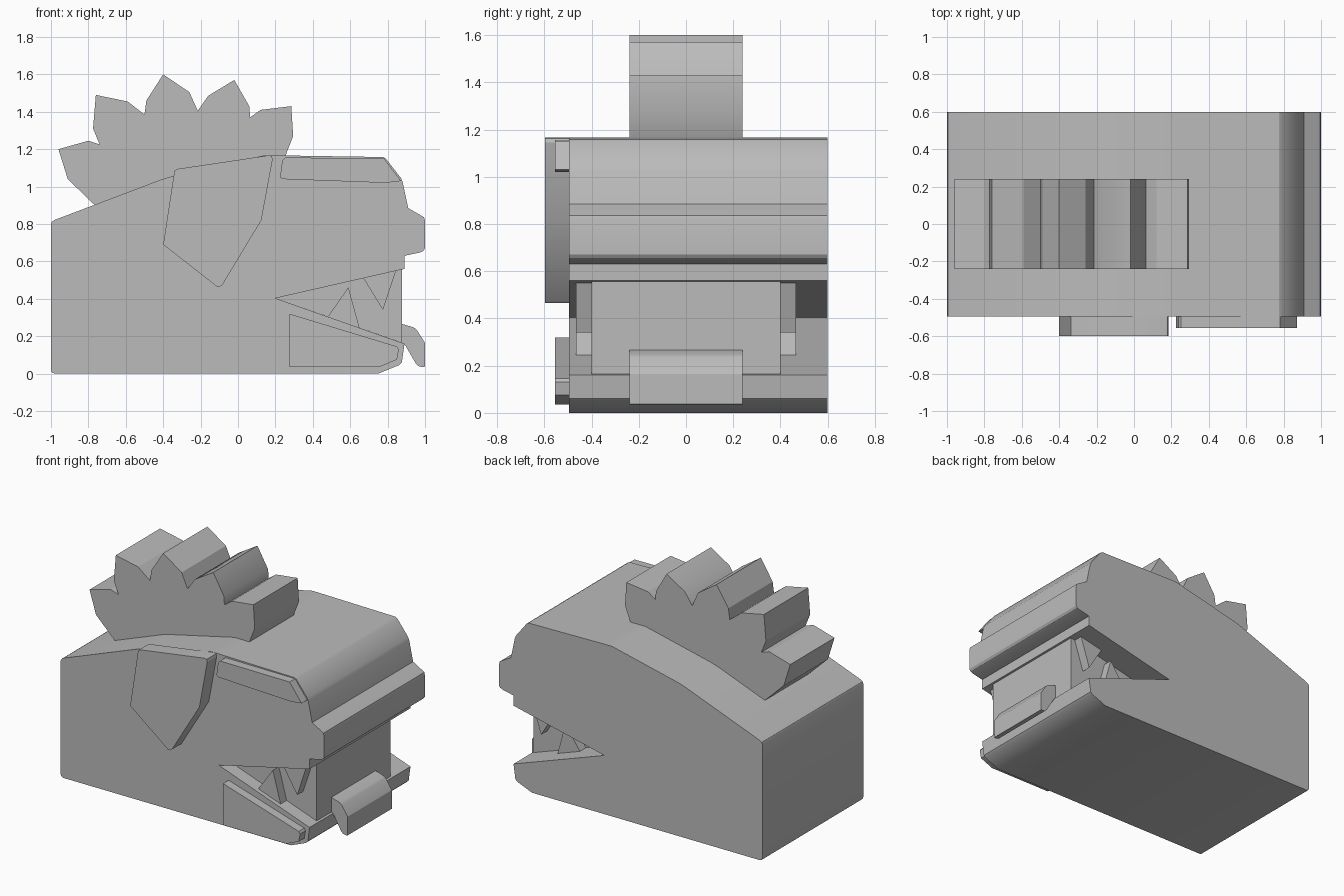
import bpy, bmesh, math

grey = bpy.data.materials.new("plain grey")
grey.diffuse_color = (0.5, 0.5, 0.5, 1)


def extrude(name, profile, y0, y1):
    """Extrude an x/z outline from y0 to y1."""
    bm = bmesh.new()
    face = bm.faces.new([bm.verts.new((x, y0, z)) for x, z in profile])
    out = bmesh.ops.extrude_face_region(bm, geom=[face])
    verts = [g for g in out["geom"] if isinstance(g, bmesh.types.BMVert)]
    bmesh.ops.translate(bm, verts=verts, vec=(0, y1 - y0, 0))
    bmesh.ops.recalc_face_normals(bm, faces=bm.faces)
    mesh = bpy.data.meshes.new(name)
    bm.to_mesh(mesh)
    bm.free()
    mesh.materials.append(grey)
    ob = bpy.data.objects.new(name, mesh)
    bpy.context.collection.objects.link(ob)
    bpy.ops.object.select_all(action='DESELECT')
    ob.select_set(True)
    bpy.context.view_layer.objects.active = ob
    bpy.ops.object.shade_smooth_by_angle(angle=math.radians(25))
    return ob


# Head with open mouth
extrude("head", [
    (-1, 0.02), (-0.995, 0.006), (-0.98, 0), (0.75, 0), (0.86, 0.045),
    (0.876, 0.06), (0.89, 0.16), (0.2, 0.403), (0.89, 0.56), (0.89, 0.63),
    (0.97, 0.647), (0.99, 0.655), (1, 0.67), (1, 0.815), (0.995, 0.835),
    (0.98, 0.845), (0.91, 0.885), (0.88, 1.025), (0.872, 1.045),
    (0.79, 1.15), (0.775, 1.158), (0.2, 1.167), (0.14, 1.167),
    (-0.36, 1.053), (-0.41, 1.038), (-0.98, 0.822), (-0.995, 0.812), (-1, 0.8)],
    -0.495, 0.6)

# Block filling the inside of the mouth
extrude("mouth_inside", [(0.2, 0.403), (0.877, 0.165), (0.877, 0.558)], -0.4, 0.4)

# Teeth on both sides of the mouth
for side, y0, y1 in (("right", -0.465, -0.4), ("left", 0.4, 0.465)):
    extrude("lower_tooth_" + side, [(0.48, 0.304), (0.65, 0.243), (0.59, 0.462)], y0, y1)
    extrude("upper_tooth_" + side, [(0.67, 0.511), (0.775, 0.34), (0.845, 0.55)], y0, y1)

# Tongue hanging over the lower jaw
extrude("tongue", [
    (0.87, 0.16), (0.895, 0.15), (0.95, 0.055), (0.965, 0.04), (0.985, 0.035),
    (1, 0.037), (1, 0.165), (0.955, 0.235), (0.94, 0.247), (0.87, 0.268)],
    -0.24, 0.24)

# Crest of spikes
extrude("crest", [
    (-0.755, 0.89), (-0.91, 1.04), (-0.96, 1.2), (-0.8, 1.245), (-0.74, 1.225),
    (-0.775, 1.31), (-0.76, 1.49), (-0.59, 1.455), (-0.5, 1.385), (-0.49, 1.46),
    (-0.4, 1.6), (-0.26, 1.505), (-0.215, 1.405), (-0.16, 1.485), (-0.02, 1.57),
    (0.06, 1.43), (0.065, 1.37), (0.12, 1.41), (0.285, 1.43), (0.295, 1.27),
    (0.25, 1.155), (0.1, 1.1), (-0.4, 0.98)], -0.24, 0.24)

# Raised plates on the front side
extrude("ear", [
    (-0.4, 0.69), (-0.342, 1.07), (-0.338, 1.088), (-0.32, 1.095), (0.165, 1.167),
    (0.18, 1.163), (0.185, 1.145), (0.125, 0.82), (-0.083, 0.475), (-0.095, 0.465),
    (-0.115, 0.467)], -0.598, -0.495)
extrude("brow", [
    (0.225, 1.05), (0.237, 1.14), (0.252, 1.155), (0.78, 1.152), (0.872, 1.03),
    (0.79, 1.02), (0.24, 1.04)], -0.555, -0.495)
extrude("jaw_plate", [
    (0.275, 0.035), (0.275, 0.32), (0.85, 0.145), (0.86, 0.13), (0.85, 0.075),
    (0.755, 0.035)], -0.555, -0.495)
